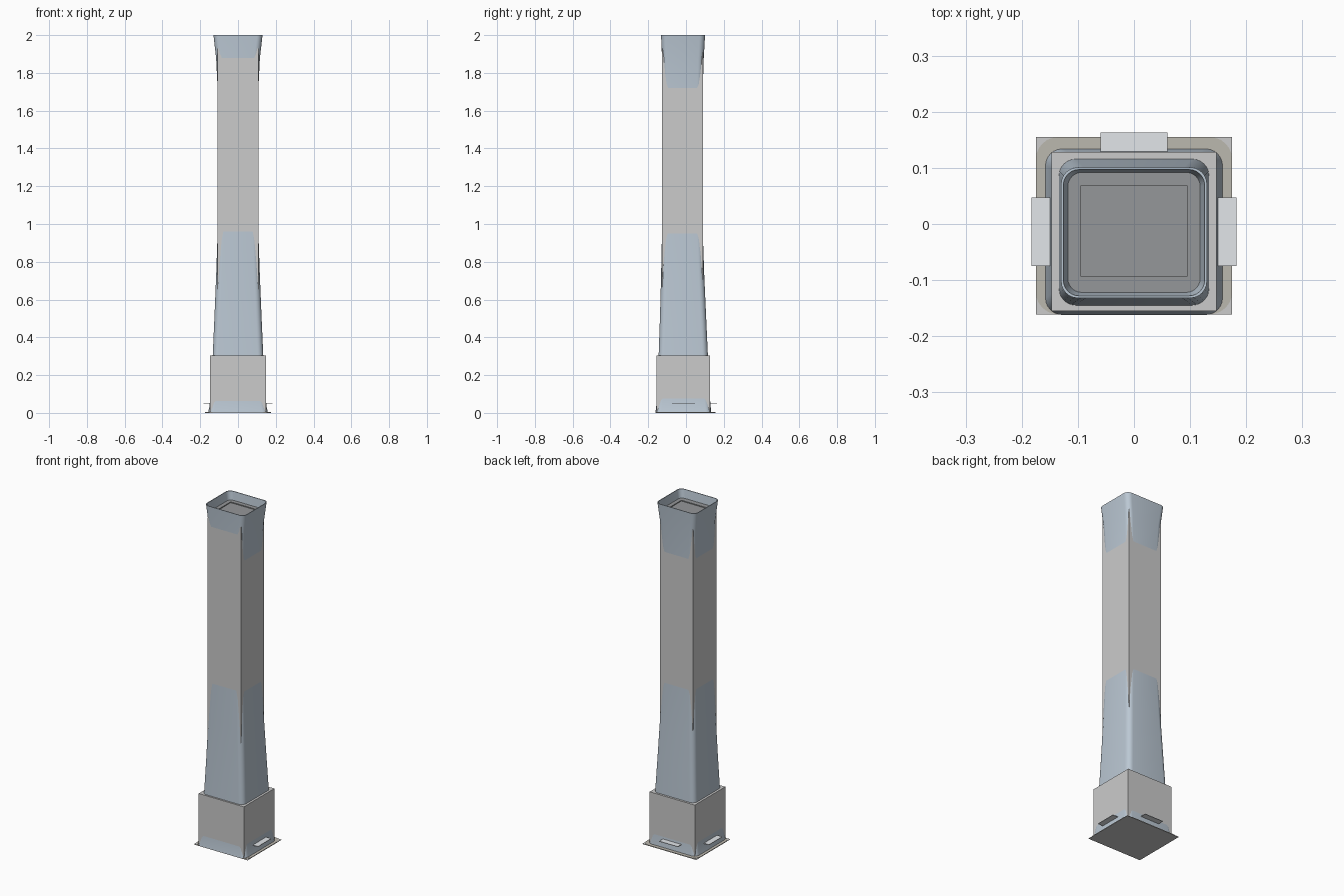
import bpy, bmesh, math

if "Cube" in bpy.data.objects:
    bpy.data.objects.remove(bpy.data.objects["Cube"])


def material(name, rgb):
    m = bpy.data.materials.new(name)
    m.diffuse_color = (*rgb, 1)
    m.use_nodes = True
    m.node_tree.nodes["Principled BSDF"].inputs["Base Color"].default_value = m.diffuse_color
    return m


BLUE = material("blue_grey", (0.50, 0.58, 0.66))
BROWN = material("warm_grey", (0.50, 0.48, 0.43))
DARK = material("dark_grey", (0.30, 0.31, 0.32))
PALE = material("pale_grey", (0.76, 0.79, 0.82))


def finish(name, bm, mat=None, smooth=False):
    bmesh.ops.recalc_face_normals(bm, faces=bm.faces[:])
    me = bpy.data.meshes.new(name)
    bm.to_mesh(me)
    bm.free()
    ob = bpy.data.objects.new(name, me)
    bpy.context.collection.objects.link(ob)
    if mat:
        me.materials.append(mat)
    if smooth:
        bpy.ops.object.select_all(action='DESELECT')
        bpy.context.view_layer.objects.active = ob
        ob.select_set(True)
        bpy.ops.object.shade_smooth_by_angle(angle=math.radians(35))
    return ob


def box(name, x0, x1, y0, y1, z0, z1, mat=None):
    bm = bmesh.new()
    bmesh.ops.create_cube(bm, size=1)
    for v in bm.verts:
        v.co = ((x0 + x1) / 2 + v.co.x * (x1 - x0),
                (y0 + y1) / 2 + v.co.y * (y1 - y0),
                (z0 + z1) / 2 + v.co.z * (z1 - z0))
    return finish(name, bm, mat)


def ring(hx, y0, y1, r, z, steps=6):
    pts = []
    for cx, cy, a0 in ((hx - r, y1 - r, 0), (r - hx, y1 - r, 90),
                       (r - hx, y0 + r, 180), (hx - r, y0 + r, 270)):
        for i in range(steps + 1):
            a = math.radians(a0 + 90 * i / steps)
            pts.append((cx + r * math.cos(a), cy + r * math.sin(a), z))
    return pts


def loft(name, rings, mat, cap_start=False, cap_end=False, smooth=True):
    bm = bmesh.new()
    loops = [[bm.verts.new(p) for p in r] for r in rings]
    for a, b in zip(loops, loops[1:]):
        for i in range(len(a)):
            j = (i + 1) % len(a)
            bm.faces.new((a[i], a[j], b[j], b[i]))
    if cap_start:
        bm.faces.new(loops[0])
    if cap_end:
        bm.faces.new(loops[-1])
    return finish(name, bm, mat, smooth)


# Flared column shell: half width, front y, back y, height
profile = [
    (0.158, -0.162, 0.134, 0.003), (0.152, -0.158, 0.131, 0.03),
    (0.147, -0.154, 0.127, 0.075), (0.141, -0.150, 0.122, 0.16),
    (0.134, -0.145, 0.116, 0.30), (0.125, -0.138, 0.107, 0.50),
    (0.116, -0.132, 0.097, 0.72), (0.108, -0.1272, 0.089, 0.95),
    (0.104, -0.123, 0.085, 1.15), (0.103, -0.121, 0.084, 1.35),
    (0.104, -0.122, 0.085, 1.55), (0.108, -0.1245, 0.089, 1.72),
    (0.116, -0.127, 0.094, 1.88), (0.130, -0.132, 0.101, 2.0),
]
loft("column_shell", [ring(*p[:3], 0.03, p[3]) for p in profile], BLUE)

# Top rim lip and inner wall down to the floor
loft("rim_inner_wall", [ring(0.130, -0.132, 0.101, 0.03, 2.0),
                        ring(0.126, -0.128, 0.097, 0.028, 2.0),
                        ring(0.118, -0.122, 0.092, 0.025, 1.95)], BLUE)

# Sunken top floor with a shallow tray
loft("top_floor", [ring(0.118, -0.122, 0.092, 0.025, 1.95),
                   ring(0.095, -0.093, 0.068, 0.001, 1.95),
                   ring(0.095, -0.093, 0.068, 0.001, 1.945)],
     DARK, cap_end=True, smooth=False)

# Straight sleeve around the shaft and plinth box around the foot
box("shaft_sleeve", -0.108, 0.108, -0.127, 0.089, 0.30, 1.93)
box("plinth_box", -0.147, 0.147, -0.155, 0.128, 0.004, 0.305)

# Thin ground plates
box("base_plate", -0.175, 0.175, -0.161, 0.155, 0.0, 0.002)
loft("rounded_base_plate", [ring(0.175, -0.161, 0.155, 0.04, 0.002),
                            ring(0.175, -0.161, 0.155, 0.04, 0.004)],
     BROWN, cap_start=True, cap_end=True, smooth=False)

# Flat tabs on the sides and back
for side, s in (("left", -1), ("right", 1)):
    xa, xb = sorted((s * 0.14, s * 0.183))
    box(side + "_tab", xa, xb, -0.075, 0.047, 0.048, 0.051, PALE)
box("back_tab", -0.06, 0.06, 0.12, 0.163, 0.048, 0.051, PALE)
